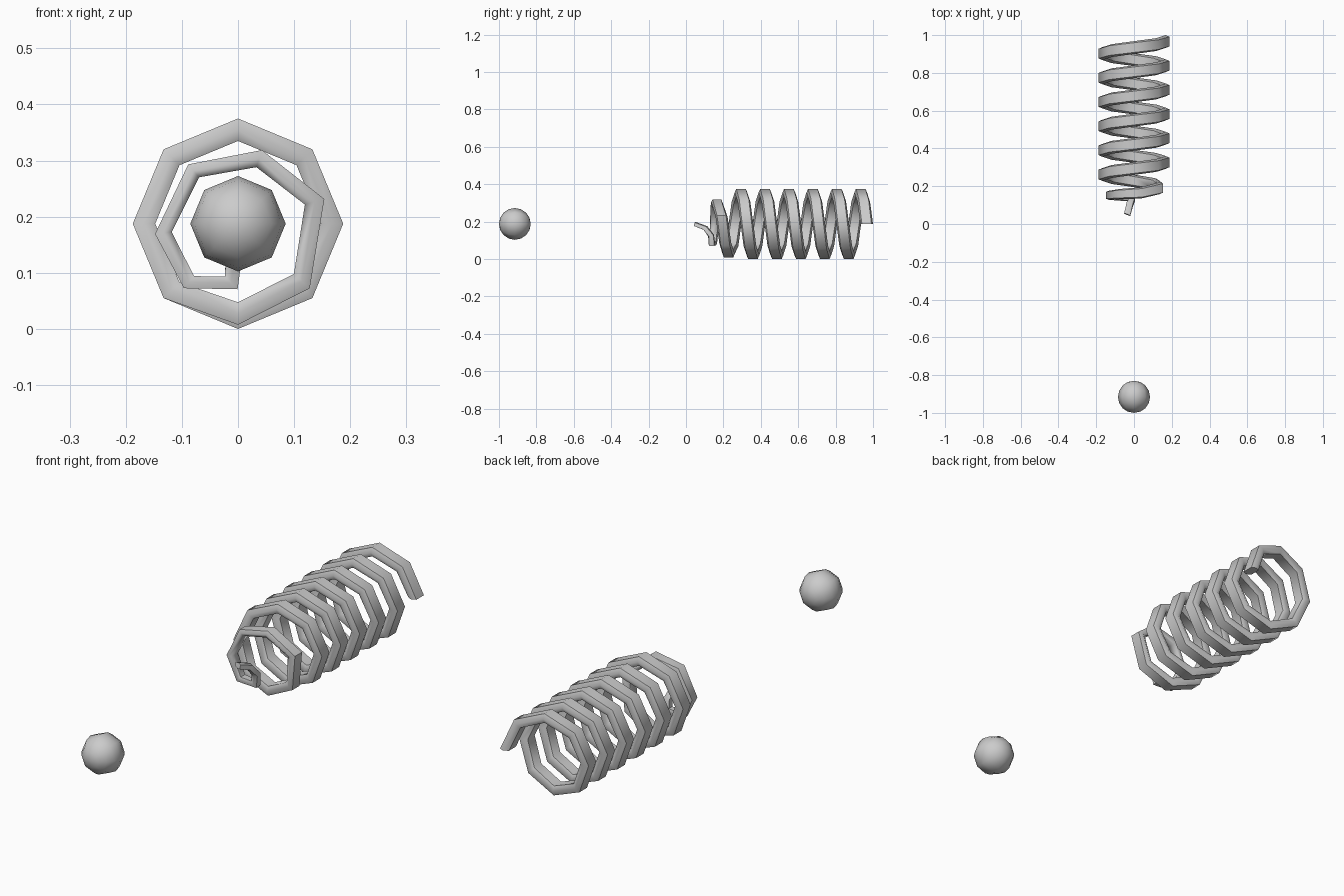
import bpy, bmesh
from math import cos, sin, radians
from mathutils import Vector, Matrix

if "Cube" in bpy.data.objects:
    bpy.data.objects.remove(bpy.data.objects["Cube"])

ZC = 0.1875          # height of the common axis


def finish(name, bm):
    bmesh.ops.recalc_face_normals(bm, faces=bm.faces[:])
    mesh = bpy.data.meshes.new(name)
    bm.to_mesh(mesh)
    bm.free()
    for p in mesh.polygons:
        p.use_smooth = True
    ob = bpy.data.objects.new(name, mesh)
    bpy.context.collection.objects.link(ob)
    return ob


# ball in front of the coil, poles on the y axis
bm = bmesh.new()
bmesh.ops.create_uvsphere(
    bm, u_segments=8, v_segments=8, radius=0.085,
    matrix=Matrix.Translation((0, -0.915, ZC)) @ Matrix.Rotation(radians(90), 4, 'X'))
finish("ball", bm)

# stations along the coil: centre, thickness direction, width direction, half thickness, half width
Y = Vector((0, 1, 0))
stations = []


def ring_point(deg, r_outer, y, ht, hw):
    rad = Vector((cos(radians(deg)), 0, sin(radians(deg))))
    stations.append((rad * (r_outer - ht) + Vector((0, y, ZC)), rad, Y, ht, hw))


# regular turns, eight sides per turn
for i in range(46):
    ring_point(45 * i, 0.1875, 0.966 - 0.128 * i / 8, 0.02, 0.034)

# tapering last turn
for p in [(270, 0.180, 0.228, 0.020, 0.033), (318, 0.172, 0.210, 0.019, 0.032),
          (16, 0.160, 0.190, 0.018, 0.032), (72, 0.138, 0.165, 0.016, 0.030),
          (130, 0.138, 0.158, 0.015, 0.027), (187, 0.149, 0.152, 0.015, 0.024),
          (230, 0.150, 0.145, 0.014, 0.021)]:
    ring_point(*p)

# thin hook bending up to the axis and forward
for c, t, w, ht, hw in [
        ((-0.012, 0.138, 0.082), (1, 0, -1), (0, 1, 0), 0.016, 0.018),
        ((-0.008, 0.134, 0.125), (1, 0, 0), (0, 1, 0.3), 0.014, 0.016),
        ((-0.022, 0.105, 0.165), (1, -0.3, 0), (0, 0.7, 0.7), 0.017, 0.014),
        ((-0.036, 0.050, 0.186), (1, -0.4, 0), (0, 0.2, 1), 0.017, 0.012)]:
    stations.append((Vector(c), Vector(t).normalized(), Vector(w).normalized(), ht, hw))

# flat band section with a narrower outer and inner face
section = [(1, -0.75), (1, 0.75), (0, 1), (-1, 0.7), (-1, -0.7), (0, -1)]
bm = bmesh.new()
loops = [[bm.verts.new(c + t * (a * ht) + w * (b * hw)) for a, b in section]
         for c, t, w, ht, hw in stations]
n = len(section)
for A, B in zip(loops, loops[1:]):
    for k in range(n):
        bm.faces.new((A[k], A[(k + 1) % n], B[(k + 1) % n], B[k]))
bm.faces.new(loops[0])
bm.faces.new(loops[-1])
coil = finish("coil_spring", bm)

# keep the end caps crisp
bpy.ops.object.select_all(action='DESELECT')
coil.select_set(True)
bpy.context.view_layer.objects.active = coil
bpy.ops.object.shade_smooth_by_angle(angle=radians(60))
